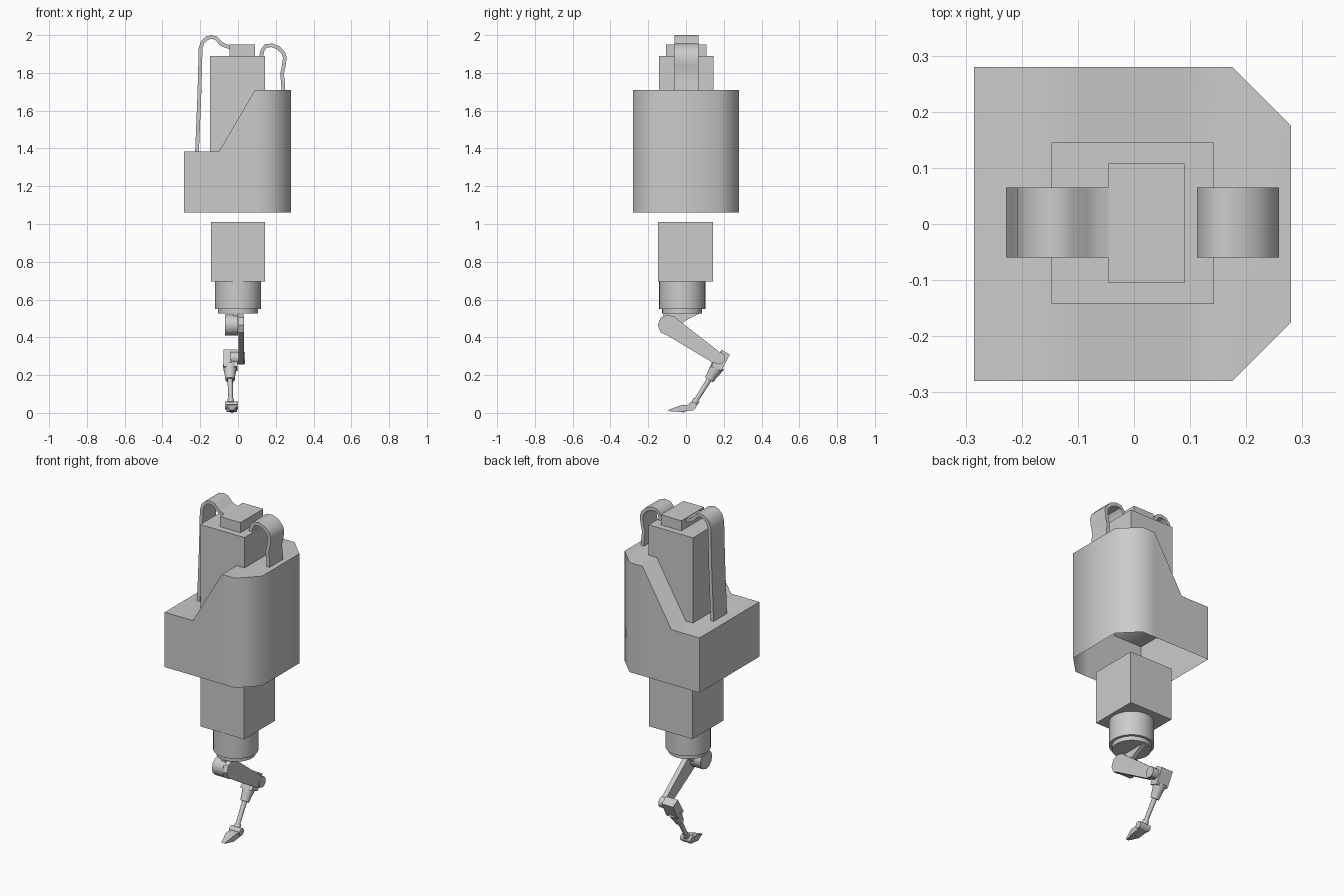
import bpy, bmesh, math
from mathutils import Vector

if "Cube" in bpy.data.objects:
    bpy.data.objects.remove(bpy.data.objects["Cube"])

grey = bpy.data.materials.new("plain_grey")
grey.diffuse_color = (0.6, 0.6, 0.6, 1)
grey.use_nodes = True
grey.node_tree.nodes["Principled BSDF"].inputs["Base Color"].default_value = grey.diffuse_color


def finish(name, bm, angle=40):
    """Turn a bmesh into a shaded object."""
    me = bpy.data.meshes.new(name)
    bm.to_mesh(me)
    bm.free()
    me.materials.append(grey)
    ob = bpy.data.objects.new(name, me)
    bpy.context.collection.objects.link(ob)
    bpy.ops.object.select_all(action='DESELECT')
    ob.select_set(True)
    bpy.context.view_layer.objects.active = ob
    bpy.ops.object.shade_smooth_by_angle(angle=math.radians(angle))
    return ob


def prism_mesh(pts, axis, a, b):
    """Extrude a 2D outline along an axis from a to b."""
    place = {'x': lambda u, v, t: (t, u, v),
             'y': lambda u, v, t: (u, t, v),
             'z': lambda u, v, t: (u, v, t)}[axis]
    bm = bmesh.new()
    lo = [bm.verts.new(place(u, v, a)) for u, v in pts]
    hi = [bm.verts.new(place(u, v, b)) for u, v in pts]
    bm.faces.new(lo)
    bm.faces.new(hi)
    for i in range(len(pts)):
        j = (i + 1) % len(pts)
        bm.faces.new((lo[i], lo[j], hi[j], hi[i]))
    bmesh.ops.recalc_face_normals(bm, faces=bm.faces)
    return bm


def prism(name, pts, axis, a, b, angle=40):
    return finish(name, prism_mesh(pts, axis, a, b), angle)


def box(name, x0, x1, y0, y1, z0, z1):
    return prism(name, [(x0, y0), (x1, y0), (x1, y1), (x0, y1)], 'z', z0, z1)


def rod(name, p, q, r0, r1, sides=16):
    """Round bar from p to q, tapering from r0 to r1."""
    p, q = Vector(p), Vector(q)
    bm = bmesh.new()
    bmesh.ops.create_cone(bm, cap_ends=True, segments=sides, radius1=r0,
                          radius2=r1, depth=(q - p).length)
    rot = (q - p).to_track_quat('Z', 'Y').to_matrix()
    for v in bm.verts:
        v.co = rot @ v.co + (p + q) / 2
    return finish(name, bm)


def ribbon(name, path, half=0.01):
    """Thick flat strip following a path in the xz plane."""
    pts = [Vector(p) for p in path]
    left, right = [], []
    for i, p in enumerate(pts):
        d = (pts[min(i + 1, len(pts) - 1)] - pts[max(i - 1, 0)]).normalized()
        n = Vector((-d.y, d.x)) * half
        left.append(tuple(p + n))
        right.append(tuple(p - n))
    return prism(name, left + right[::-1], 'y', -0.06, 0.065, 50)


# Housing: open-bottomed shell with chamfered corners and a sloped step
outline = [(-0.285, -0.28), (0.175, -0.28), (0.28, -0.175),
           (0.28, 0.175), (0.175, 0.28), (-0.285, 0.28)]
bm = prism_mesh(outline, 'z', 1.06, 1.71)
for x in (-0.10, 0.09):
    bmesh.ops.bisect_plane(bm, geom=bm.verts[:] + bm.edges[:] + bm.faces[:],
                           plane_co=(x, 0, 0), plane_no=(1, 0, 0))
for v in bm.verts:
    if v.co.z > 1.5 and v.co.x < 0:
        v.co.z = 1.385
bm.normal_update()
bmesh.ops.delete(bm, geom=[f for f in bm.faces if f.normal.z < -0.9],
                 context='FACES')
finish("housing", bm, 62)

# Upper column, its cap and the two bent strips
box("upper_column", -0.147, 0.143, -0.143, 0.145, 1.38, 1.89)
box("column_cap", -0.045, 0.09, -0.105, 0.108, 1.89, 1.95)
ribbon("left_strip", [(-0.22, 1.315), (-0.212, 1.50), (-0.204, 1.70),
                      (-0.198, 1.93), (-0.187, 1.962), (-0.165, 1.984),
                      (-0.14, 1.99), (-0.115, 1.983), (-0.09, 1.955),
                      (-0.065, 1.942), (-0.04, 1.936)])
ribbon("right_strip", [(0.122, 1.885), (0.13, 1.92), (0.147, 1.943),
                       (0.18, 1.946), (0.215, 1.932), (0.24, 1.905),
                       (0.248, 1.88), (0.243, 1.84), (0.233, 1.795),
                       (0.238, 1.75), (0.24, 1.70)])

# Lower column and swivel
box("lower_column", -0.143, 0.143, -0.147, 0.143, 0.695, 1.01)
rod("swivel_drum", (0, -0.02, 0.55), (0, -0.02, 0.697), 0.122, 0.122, 32)
rod("swivel_plate", (0, -0.02, 0.525), (0, -0.02, 0.551), 0.106, 0.106, 32)

# Hip bracket under the plate, and the hip joint
prism("hip_bracket", [(-0.12, 0.528), (0.075, 0.528), (0.0, 0.49),
                      (-0.05, 0.45), (-0.11, 0.44)], 'x', -0.025, 0.0)
rod("hip_joint", (-0.07, -0.09, 0.465), (0.0, -0.09, 0.465), 0.055, 0.055, 12)

# Thigh: flat tapering link with a faceted hip end
hip = [(-0.095 + 0.055 * math.cos(a), 0.465 + 0.055 * math.sin(a))
       for a in [math.radians(d) for d in (55, 95, 135, 180, 225, 265)]]
prism("thigh", hip + [(0.14, 0.267), (0.18, 0.257), (0.2, 0.29), (0.175, 0.325)],
      'x', 0.003, 0.032)
rod("knee_pin", (-0.04, 0.175, 0.29), (0.037, 0.175, 0.29), 0.032, 0.032, 12)

# Shin: blocky knee housing, tapering sleeve, collar and thin bar
prism("knee_housing", [(0.188, 0.335), (0.232, 0.308), (0.187, 0.222),
                       (0.132, 0.245)], 'x', -0.078, -0.002)
rod("shin_sleeve", (-0.042, 0.17, 0.25), (-0.042, 0.128, 0.185), 0.038, 0.025)
rod("shin_collar", (-0.042, 0.133, 0.192), (-0.042, 0.122, 0.175), 0.027, 0.025)
rod("shin_bar", (-0.042, 0.128, 0.185), (-0.038, 0.04, 0.045), 0.014, 0.012)
rod("ankle_collar", (-0.038, 0.056, 0.07), (-0.038, 0.045, 0.052), 0.018, 0.018)

# Ankle and pointed foot
rod("ankle_joint", (-0.07, 0.035, 0.038), (0.0, 0.035, 0.038), 0.021, 0.021, 12)
bm = prism_mesh([(-0.097, 0.014), (-0.03, 0.04), (0.03, 0.045), (0.052, 0.03),
                 (0.04, 0.014), (-0.03, 0.005), (-0.08, 0.008)],
                'x', -0.06, -0.005)
for v in bm.verts:
    if v.co.y < -0.05:
        v.co.x = -0.032 + (v.co.x + 0.032) * 0.35
finish("foot", bm)
rod("foot_tip_base", (-0.032, -0.01, 0.024), (-0.032, -0.035, 0.02), 0.02, 0.014, 10)
prism("foot_spur", [(-0.02, 0.0), (0.01, 0.012), (0.01, 0.03), (-0.015, 0.02)],
      'x', -0.04, -0.025)
